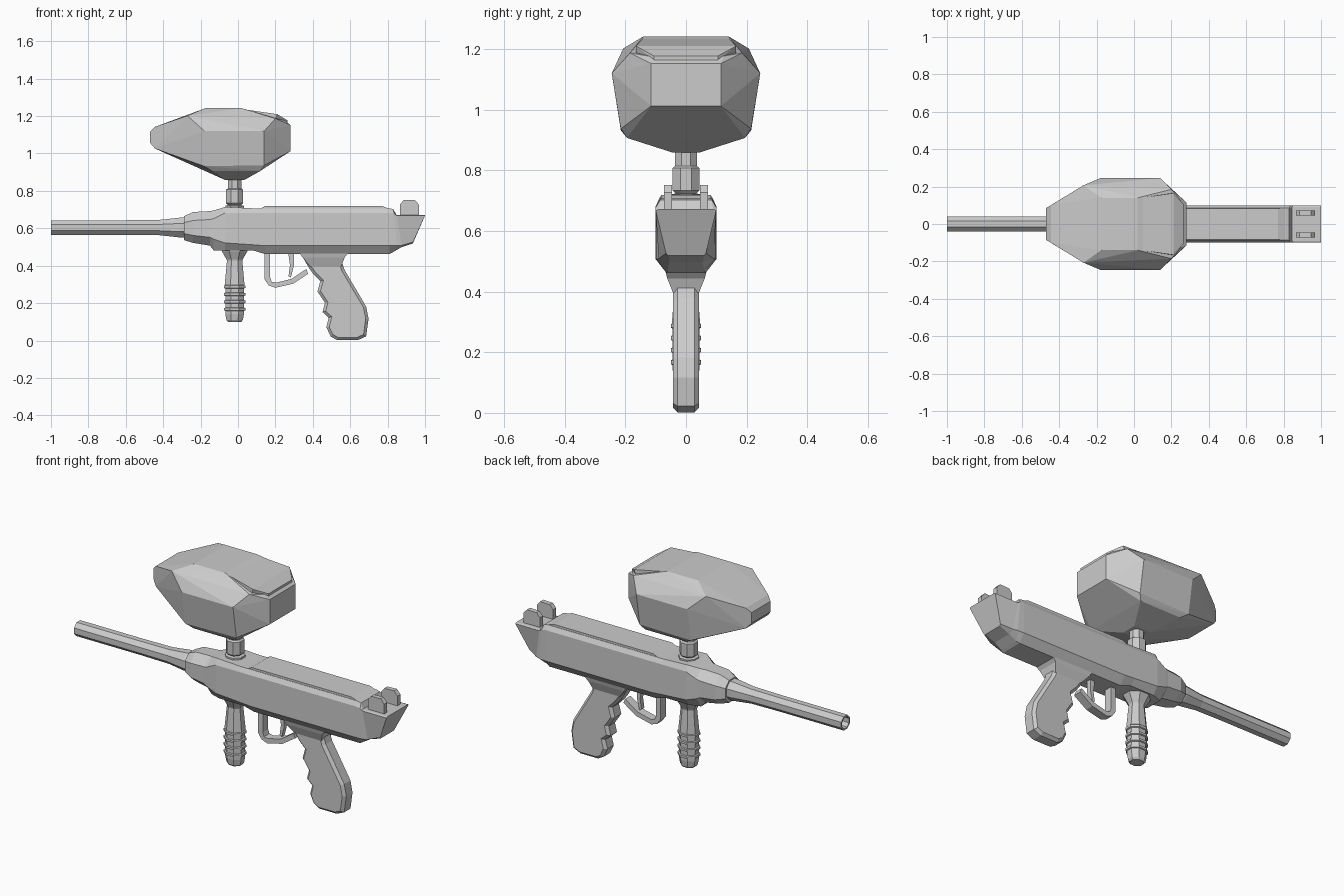
import bpy, bmesh
from math import pi, sin, cos


def finish(name, bm):
    bmesh.ops.recalc_face_normals(bm, faces=bm.faces)
    me = bpy.data.meshes.new(name)
    bm.to_mesh(me)
    bm.free()
    ob = bpy.data.objects.new(name, me)
    bpy.context.collection.objects.link(ob)
    return ob


def loft(name, rings):
    """Skin a list of equal-sized point rings and cap both ends."""
    bm = bmesh.new()
    vs = [[bm.verts.new(p) for p in r] for r in rings]
    n = len(vs[0])
    for a, b in zip(vs, vs[1:]):
        for i in range(n):
            j = (i + 1) % n
            bm.faces.new((a[i], a[j], b[j], b[i]))
    bm.faces.new(vs[0])
    bm.faces.new(vs[-1])
    return finish(name, bm)


def lathe(name, profile, place, n=8):
    """Turn (radius, height) pairs; radius is measured to the flats."""
    rings = []
    for r, h in profile:
        k = r / cos(pi / n)
        rings.append([place(k * cos((i + .5) * 2 * pi / n),
                            k * sin((i + .5) * 2 * pi / n), h) for i in range(n)])
    return loft(name, rings)


def plate(name, outline, y0, y1, bevel=0):
    """Extrude an (x, z) outline from y0 to y1, optionally bevelling the rims."""
    ob = loft(name, [[(x, y, z) for x, z in outline] for y in (y0, y1)])
    if bevel:
        m = ob.modifiers.new("rim", 'BEVEL')
        m.width = bevel
        m.segments = 1
        m.limit_method = 'ANGLE'
        m.angle_limit = 1.5
    return ob


def hull(name, half):
    """Convex solid from points mirrored across y = 0."""
    bm = bmesh.new()
    for x, y, z in half:
        for s in (1, -1):
            bm.verts.new((x, s * y, z))
    res = bmesh.ops.convex_hull(bm, input=bm.verts)
    junk = [v for v in res["geom_interior"] if isinstance(v, bmesh.types.BMVert)]
    bmesh.ops.delete(bm, geom=junk, context='VERTS')
    bmesh.ops.dissolve_limit(bm, angle_limit=.03, verts=bm.verts, edges=bm.edges)
    return finish(name, bm)


def mirrored(half):
    return half + [(x, -y, z) for x, y, z in reversed(half)]


def section(x, wt, zt, w, zs, zl, wb, zb):
    return mirrored([(x, wt, zt), (x, w, zs), (x, w, zl), (x, wb, zb)])


# main body, from the nose collar to the slanted rear
loft("body", [
    section(-.29, .028, .672, .062, .638, .58, .028, .545),
    section(-.24, .038, .695, .085, .65, .57, .038, .53),
    section(-.15, .042, .70, .09, .655, .56, .042, .515),
    section(-.13, .05, .703, .093, .66, .55, .05, .49),
    section(-.07, .085, .722, .1, .69, .53, .07, .49),
    section(.08, .085, .715, .1, .69, .52, .07, .49),
    section(.145, .085, .715, .1, .69, .515, .065, .47),
    section(.81, .085, .715, .1, .69, .515, .065, .47),
    mirrored([(.83, .085, .71), (.835, .1, .685), (.85, .097, .515), (.825, .06, .478)]),
    mirrored([(.845, .09, .68), (.85, .1, .676), (.875, .09, .517), (.87, .055, .505)]),
    mirrored([(1, .09, .68), (1, .1, .676), (.937, .066, .535), (.935, .06, .527)]),
])

# top rail
plate("top_rail", [(.12, .70), (.12, .714), (.145, .727), (.77, .727), (.83, .705), (.83, .70)],
      -.083, .083)

# hollow barrel
lathe("barrel", [(.028, -.75), (.03, -1), (.039, -1), (.039, -.6), (.041, -.42),
                 (.053, -.31), (.053, -.26)], lambda a, b, h: (h, a, b + .612))

# front grip with raised rings
prof = [(.072, .50), (.068, .485), (.044, .443), (.041, .435), (.053, .305)]
for z in (.295, .255, .215, .175):
    prof += [(.05, z + .009), (.057, z + .006), (.057, z - .006), (.05, z - .009)]
prof += [(.05, .15), (.044, .118), (.036, .108)]
lathe("front_grip", prof, lambda a, b, h: (a - .018, b * .88, h))

# feed neck
lathe("feed_neck", [(.05, .70), (.05, .728), (.035, .732), (.045, .742), (.045, .815),
                    (.036, .822), (.036, .88)], lambda a, b, h: (a - .018, b, h))

# hopper shell
hull("hopper", [
    (-.47, .085, 1.125), (-.47, .085, 1.065), (-.445, .1, 1.15), (-.445, .1, 1.035),
    (-.27, .207, 1.21), (-.175, .14, 1.25), (.02, .14, 1.25), (.2, .185, 1.195),
    (-.18, .245, 1.128), (.14, .245, 1.128), (.25, .125, 1.185), (.28, .115, 1.16),
    (.28, .115, 1.02), (.14, .215, .945), (-.18, .215, .94), (.12, .195, .915),
    (-.14, .195, .915), (.035, .045, .867), (-.07, .045, .867),
])
# raised hopper lid at the rear
hull("hopper_lid", [
    (.0, .135, 1.249), (.21, .165, 1.218), (.265, .105, 1.185), (.265, .105, 1.172),
    (.2, .165, 1.19), (.0, .13, 1.2),
])

# pistol grip with finger notches
plate("pistol_grip", [
    (.335, .48), (.345, .455), (.38, .395), (.405, .36), (.44, .325), (.425, .27),
    (.465, .21), (.452, .16), (.485, .13), (.472, .08), (.495, .03), (.53, .01),
    (.64, .01), (.685, .03), (.698, .125), (.685, .19), (.57, .385), (.555, .43),
    (.575, .48)], -.043, .043, .015)
# flared grip root
loft("grip_root", [[(x0, -w, z), (x1, -w, z), (x1, w, z), (x0, w, z)]
                   for x0, x1, w, z in ((.33, .59, .068, .475), (.345, .57, .062, .452),
                                        (.385, .553, .043, .405))])

# trigger and guard
plate("trigger_guard", [
    (.142, .48), (.142, .335), (.165, .302), (.2, .29), (.295, .312), (.375, .365),
    (.365, .39), (.285, .337), (.205, .318), (.18, .322), (.172, .345), (.172, .48)],
    -.024, .024)
plate("trigger", [(.268, .48), (.278, .41), (.27, .352), (.283, .345), (.298, .405),
                  (.3, .48)], -.013, .013)

# paired rear sights
for side, s in (("left", 1), ("right", -1)):
    plate("rear_sight_" + side, [(.865, .67), (.865, .735), (.885, .758), (.945, .76),
                                 (.967, .735), (.967, .67)], s * .046, s * .073)

# stand the model on the floor
for ob in bpy.data.objects:
    ob.location.z = -.008
